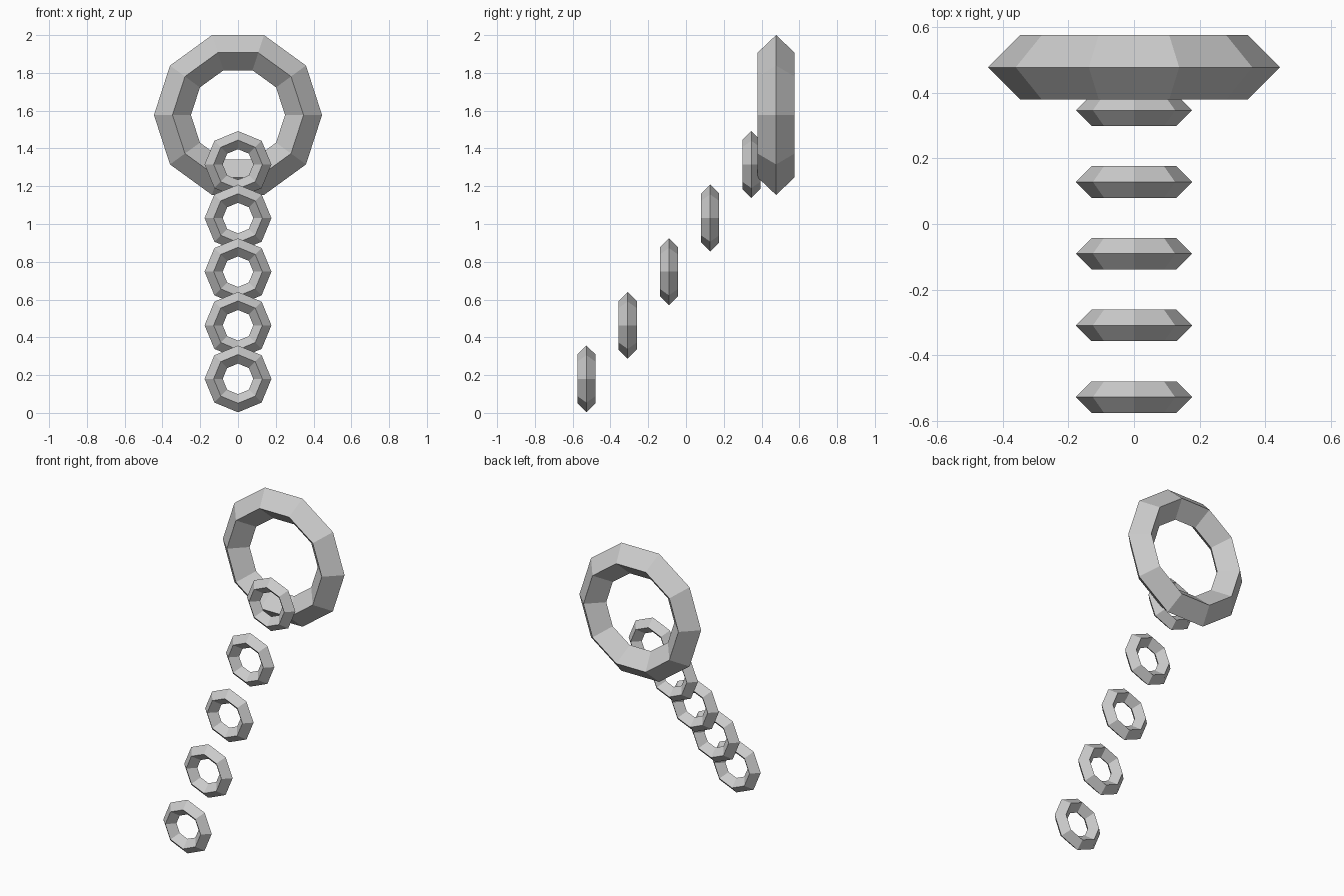
import bpy
import math

cube = bpy.data.objects.get("Cube")
if cube:
    bpy.data.objects.remove(cube, do_unlink=True)

# One plain grey for everything
grey = bpy.data.materials.new("light_grey")
grey.use_nodes = True
colour = (0.6, 0.6, 0.6, 1)
grey.diffuse_color = colour
grey.node_tree.nodes["Principled BSDF"].inputs["Base Color"].default_value = colour


def ring(name, y, z, radius, thickness, sides):
    """Upright faceted ring with a diamond cross-section, facing -y."""
    bpy.ops.mesh.primitive_torus_add(
        major_segments=sides, minor_segments=4,
        major_radius=radius, minor_radius=thickness,
        location=(0, y, z), rotation=(math.pi / 2, 0, 0))
    obj = bpy.context.object
    obj.name = name
    obj.data.materials.clear()
    obj.data.materials.append(grey)
    bpy.ops.object.shade_flat()
    return obj


# Large ring at the top and back
ring("large_ring", 0.477, 1.577, 0.347, 0.098, 10)

# Row of small rings stepping down towards the front
for i in range(5):
    ring(f"small_ring_{i + 1}", -0.527 + i * 0.2183, 0.18 + i * 0.2838,
         0.129, 0.048, 8)
